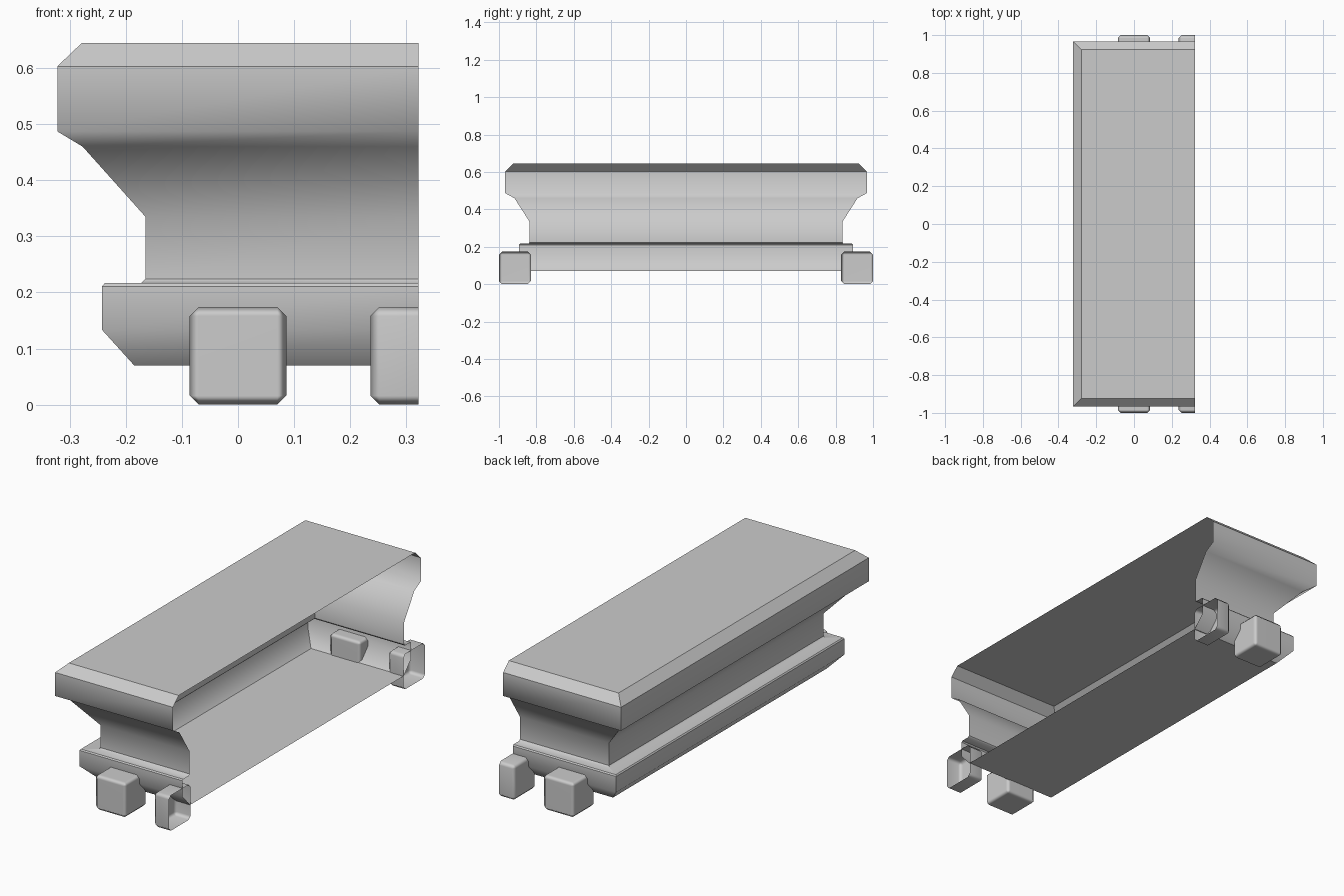
import bpy, bmesh
from mathutils import Matrix, Vector

if "Cube" in bpy.data.objects:
    bpy.data.objects.remove(bpy.data.objects["Cube"])

CUT_X = 0.322  # open end of the section

# Moulding profile: (x half-extent, y half-extent, z, hard crease)
PROFILE = [
    (0.185, 0.834, 0.070, True),
    (0.242, 0.892, 0.133, False),
    (0.242, 0.892, 0.211, True),
    (0.237, 0.887, 0.217, True),
    (0.172, 0.842, 0.217, False),
    (0.165, 0.837, 0.224, True),
    (0.165, 0.837, 0.335, False),
    (0.277, 0.917, 0.460, False),
    (0.322, 0.967, 0.487, False),
    (0.322, 0.967, 0.603, True),
    (0.278, 0.923, 0.645, True),
]


def add_object(name, bm):
    mesh = bpy.data.meshes.new(name)
    bm.to_mesh(mesh)
    bm.free()
    obj = bpy.data.objects.new(name, mesh)
    bpy.context.collection.objects.link(obj)
    return obj


def build_cornice():
    # Sweep the profile round three sides, then close top and bottom
    bm = bmesh.new()
    rings = []
    for x, y, z, hard in PROFILE:
        pts = [(CUT_X, -y, z), (-x, -y, z), (-x, y, z), (CUT_X, y, z)]
        rings.append([bm.verts.new(p) for p in pts])
    for a, b in zip(rings, rings[1:]):
        for i in range(3):
            bm.faces.new((a[i + 1], a[i], b[i], b[i + 1]))
    bm.faces.new(rings[0])
    bm.faces.new(rings[-1][::-1])
    for f in bm.faces:
        f.smooth = True
    # Hard horizontal creases and mitred corners
    for ring, row in zip(rings, PROFILE):
        for i in range(3):
            if row[3]:
                bm.edges.get((ring[i], ring[i + 1])).smooth = False
    for a, b in zip(rings, rings[1:]):
        for i in (1, 2):
            bm.edges.get((a[i], b[i])).smooth = False
    return add_object("cornice_body", bm)


def build_block(name, x, y):
    # Chamfered block, sliced open where it meets the end of the section
    bm = bmesh.new()
    size = Matrix.Diagonal((0.172, 0.17, 0.174, 1))
    bmesh.ops.create_cube(bm, size=1, matrix=Matrix.Translation((x, y, 0.087)) @ size)
    bmesh.ops.bevel(bm, geom=bm.edges[:], offset=0.016, segments=1,
                    affect='EDGES', profile=0.5)
    bmesh.ops.bisect_plane(bm, geom=bm.verts[:] + bm.edges[:] + bm.faces[:],
                           plane_co=Vector((CUT_X, 0, 0)), plane_no=Vector((1, 0, 0)),
                           clear_outer=True)
    for f in bm.faces:
        f.smooth = True
    obj = add_object(name, bm)
    mod = obj.modifiers.new("weighted_normals", 'WEIGHTED_NORMAL')
    mod.weight = 90
    return obj


build_cornice()
for side, y in (("front", -0.915), ("back", 0.915)):
    build_block(side + "_block", 0.0, y)
    build_block(side + "_half_block", CUT_X, y)
